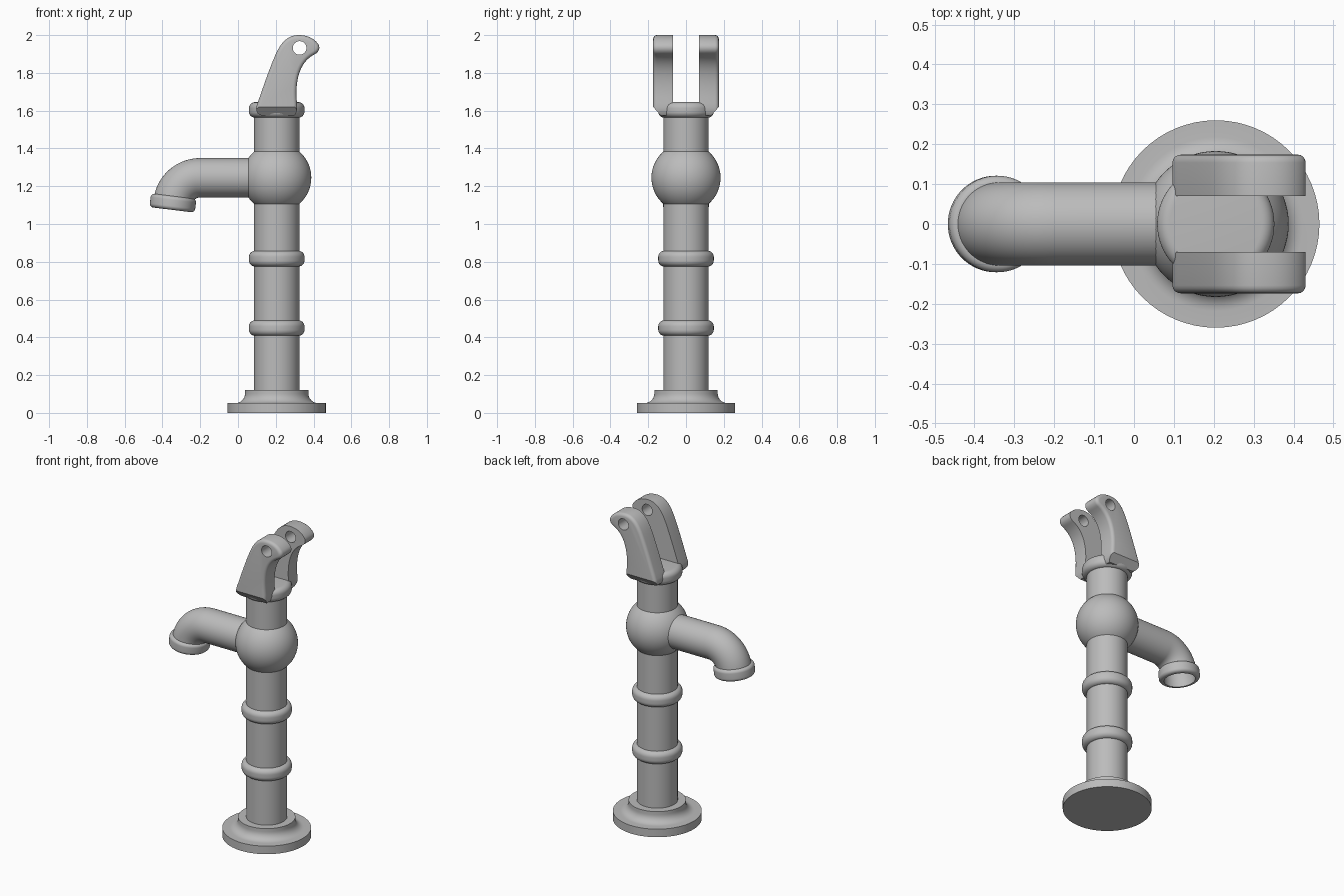
import bpy, bmesh, math
from mathutils import Matrix, Vector

if "Cube" in bpy.data.objects:
    bpy.data.objects.remove(bpy.data.objects["Cube"])

AXIS = 0.205      # x of the upright column
SEG = 64

metal = bpy.data.materials.new("grey metal")
metal.use_nodes = True
GREY = (0.5, 0.5, 0.5, 1)
metal.diffuse_color = GREY
metal.node_tree.nodes["Principled BSDF"].inputs["Base Color"].default_value = GREY


def finish(name, bm, angle=32):
    bmesh.ops.remove_doubles(bm, verts=bm.verts, dist=1e-5)
    bmesh.ops.recalc_face_normals(bm, faces=bm.faces)
    mesh = bpy.data.meshes.new(name)
    bm.to_mesh(mesh)
    bm.free()
    mesh.materials.append(metal)
    mesh.shade_smooth()
    mesh.set_sharp_from_angle(angle=math.radians(angle))
    obj = bpy.data.objects.new(name, mesh)
    bpy.context.collection.objects.link(obj)
    return obj


def lathe(name, profile, matrix=Matrix.Translation((AXIS, 0, 0))):
    """Spin (radius, height) points about z, then place the result."""
    bm = bmesh.new()
    verts = [bm.verts.new((r, 0, z)) for r, z in profile]
    edges = [bm.edges.new(pair) for pair in zip(verts, verts[1:])]
    bmesh.ops.spin(bm, geom=verts + edges, cent=(0, 0, 0), axis=(0, 0, 1),
                   angle=math.tau, steps=SEG, use_duplicate=False)
    bm.transform(matrix)
    return finish(name, bm)


def arc(cr, cz, radius, start, end, steps=8):
    angles = [math.radians(start + (end - start) * i / steps) for i in range(steps + 1)]
    return [(cr + radius * math.cos(a), cz + radius * math.sin(a)) for a in angles]


def rounded_band(inner, outer, low, high, r):
    """Closed ring section with rounded outer corners."""
    return ([(inner, low)] + arc(outer - r, low + r, r, -90, 0)
            + arc(outer - r, high - r, r, 0, 90) + [(inner, high), (inner, low)])


# Base flange with a cove up to the foot of the column
lathe("base_flange", [(0, 0), (0.26, 0), (0.26, 0.052)]
      + arc(0.218, 0.102, 0.05, -90, -180) + [(0.168, 0.122), (0, 0.122)])

# Column, ball joint and bands
lathe("column_pipe", [(0, 0.1), (0.12, 0.1), (0.12, 1.6), (0, 1.6)])
lathe("ball_joint", arc(0, 1.245, 0.183, -90, 90, 40))
for name, low, high in (("lower_band", 0.408, 0.49), ("upper_band", 0.775, 0.858)):
    lathe(name, rounded_band(0.1, 0.147, low, high, 0.032))
lathe("top_collar", rounded_band(0, 0.147, 1.563, 1.645, 0.032))

# Spout: a hollow bent pipe built from rings along its path
BEND, TURN, HEIGHT, START = 0.145, math.radians(83), 1.245, -0.2


def bend_point(a):
    return Vector((START - BEND * math.sin(a), 0, HEIGHT - BEND * (1 - math.cos(a))))


turns = [TURN * i / 16 for i in range(17)]
stations = [(Vector((0.1, 0, HEIGHT)), 0, 0.104)]
stations += [(bend_point(a), a, 0.104) for a in turns]
stations += [(bend_point(a), a, 0.092) for a in reversed(turns)]
stations += [(Vector((0.04, 0, HEIGHT)), 0, 0.092)]
bm = bmesh.new()
previous = None
for centre, a, radius in stations:
    side = Vector((-math.sin(a), 0, math.cos(a)))
    ring = []
    for i in range(SEG):
        t = math.tau * i / SEG
        ring.append(bm.verts.new(centre + radius * (Vector((0, math.cos(t), 0)) + side * math.sin(t))))
    if previous:
        for i in range(SEG):
            j = (i + 1) % SEG
            bm.faces.new((previous[i], previous[j], ring[j], ring[i]))
    previous = ring
bm.faces.new(previous)
finish("spout_pipe", bm)

# Lip around the spout mouth
lathe("spout_lip", rounded_band(0.092, 0.121, -0.043, 0.03, 0.02),
      Matrix.Translation(bend_point(TURN)) @ Matrix.Rotation(math.pi / 2 - TURN, 4, "Y"))


# Handle lugs: a smooth outline built from short Bezier runs
def bezier(a, b, c, d, steps=10):
    a, b, c, d = map(Vector, (a, b, c, d))
    return [a * (1 - t) ** 3 + b * 3 * t * (1 - t) ** 2 + c * 3 * t * t * (1 - t) + d * t ** 3
            for t in (i / steps for i in range(steps))]


outline = (bezier((0.125, 1.575), (0.1, 1.58), (0.09, 1.6), (0.1, 1.63), 5)
           + bezier((0.1, 1.63), (0.135, 1.73), (0.165, 1.82), (0.2, 1.9))
           + bezier((0.2, 1.9), (0.23, 1.965), (0.265, 2.0), (0.32, 2.0))
           + bezier((0.32, 2.0), (0.365, 2.0), (0.4, 1.985), (0.423, 1.955), 8)
           + bezier((0.423, 1.955), (0.438, 1.935), (0.43, 1.91), (0.405, 1.898), 8)
           + bezier((0.405, 1.898), (0.33, 1.86), (0.3, 1.77), (0.312, 1.64), 12)
           + bezier((0.312, 1.64), (0.315, 1.6), (0.31, 1.575), (0.285, 1.566), 5))
INNER, OUTER = 0.07, 0.174


def make_lug(name, side):
    bm = bmesh.new()
    face = bm.faces.new([bm.verts.new((p.x, INNER, p.y)) for p in outline])
    grown = bmesh.ops.extrude_face_region(bm, geom=[face])["geom"]
    moved = [v for v in grown if isinstance(v, bmesh.types.BMVert)]
    bmesh.ops.translate(bm, verts=moved, vec=(0, OUTER - INNER, 0))
    # Round the outward rim only
    rim = [e for e in bm.edges if all(v.co.y > OUTER - 0.001 for v in e.verts)]
    bmesh.ops.bevel(bm, geom=rim, offset=0.02, segments=4, profile=0.5, affect="EDGES")
    # Slope the outer foot in towards the column
    bmesh.ops.bisect_plane(bm, geom=bm.verts[:] + bm.edges[:] + bm.faces[:],
                           plane_co=(0, OUTER, 1.62), plane_no=(0, 0.75, -0.66), clear_outer=True)
    bmesh.ops.holes_fill(bm, edges=[e for e in bm.edges if e.is_boundary], sides=0)
    bm.transform(Matrix.Diagonal((1, side, 1, 1)))
    lug = finish(name, bm)
    # Drill the pivot hole
    bpy.ops.mesh.primitive_cylinder_add(vertices=32, radius=0.036, depth=1,
                                        location=(0.326, 0, 1.932), rotation=(math.pi / 2, 0, 0))
    cutter = bpy.context.object
    cutter.name = "hole_cutter"
    cutter.hide_render = True
    drill = lug.modifiers.new("pivot_hole", "BOOLEAN")
    drill.operation, drill.solver, drill.object = "DIFFERENCE", "EXACT", cutter
    bpy.context.view_layer.objects.active = lug
    bpy.ops.object.modifier_apply(modifier=drill.name)
    bpy.data.objects.remove(cutter)
    lug.data.materials.clear()
    lug.data.materials.append(metal)
    lug.data.shade_smooth()
    lug.data.set_sharp_from_angle(angle=math.radians(32))


make_lug("front_lug", -1)
make_lug("back_lug", 1)
